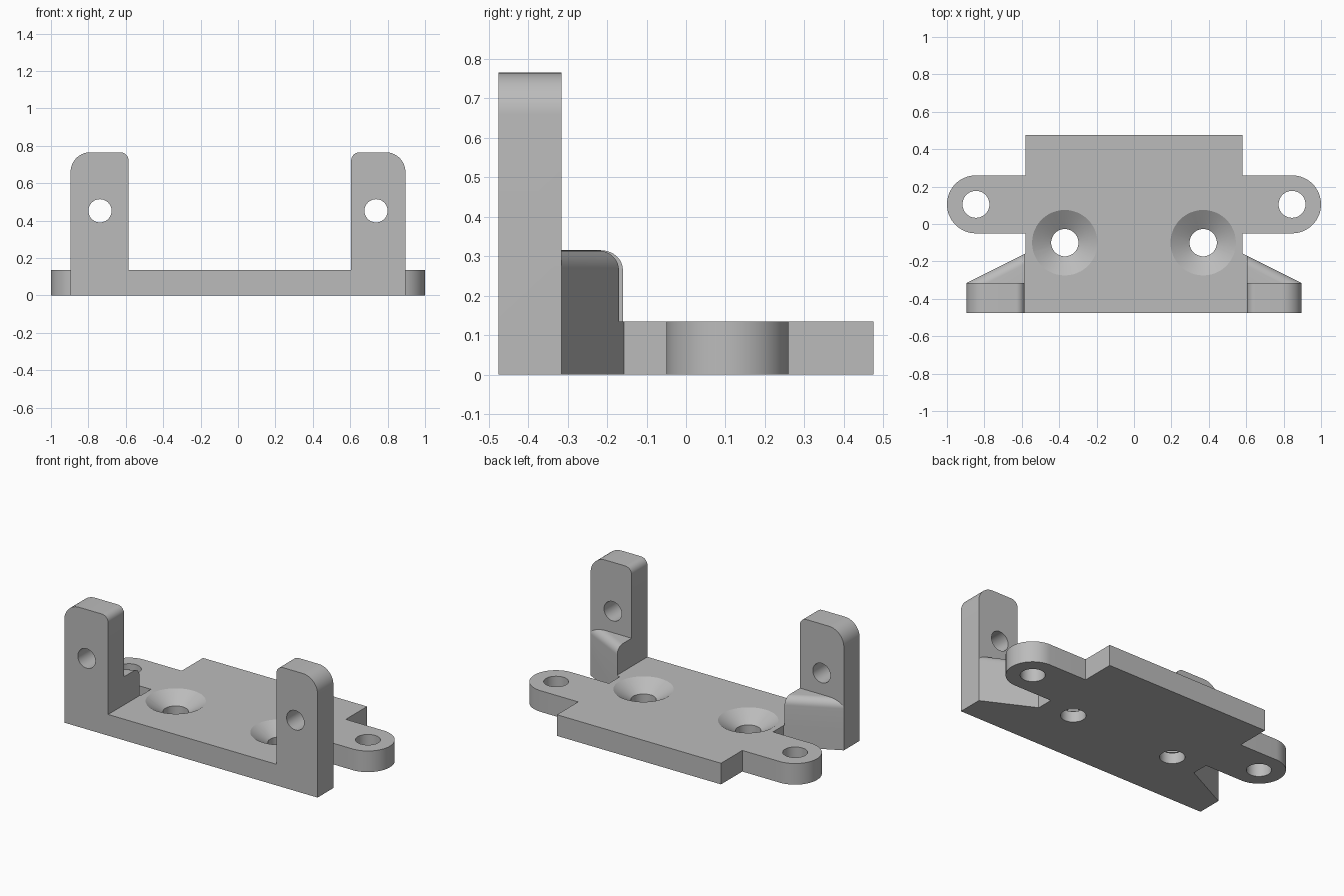
import bpy, bmesh, math
from mathutils import Matrix

default = bpy.data.objects.get("Cube")
if default:
    bpy.data.objects.remove(default, do_unlink=True)

grey = bpy.data.materials.new("plain grey")
grey.use_nodes = True
COLOUR = (0.5, 0.5, 0.5, 1)
grey.diffuse_color = COLOUR
grey.node_tree.nodes["Principled BSDF"].inputs["Base Color"].default_value = COLOUR

PLATE = 0.135      # plate thickness
FRONT = -0.475     # front face
STEP = -0.315      # back face of the uprights
OUTER = 0.895      # outer side of the uprights


def finish(name, bm):
    bmesh.ops.recalc_face_normals(bm, faces=bm.faces)
    mesh = bpy.data.meshes.new(name)
    bm.to_mesh(mesh)
    bm.free()
    mesh.materials.append(grey)
    obj = bpy.data.objects.new(name, mesh)
    bpy.context.collection.objects.link(obj)
    return obj


def loft(name, rings):
    """Join equal-length rings of points and cap both ends."""
    bm = bmesh.new()
    loops = [[bm.verts.new(p) for p in ring] for ring in rings]
    for a, b in zip(loops, loops[1:]):
        for i in range(len(a)):
            j = (i + 1) % len(a)
            bm.faces.new((a[i], a[j], b[j], b[i]))
    bm.faces.new(loops[0])
    bm.faces.new(loops[-1])
    return finish(name, bm)


def arc(cx, cy, r, start, end, steps):
    angles = [math.radians(start + (end - start) * i / steps) for i in range(steps + 1)]
    return [(cx + r * math.cos(a), cy + r * math.sin(a)) for a in angles]


def cylinder(name, r1, r2, depth, centre, axis="Z"):
    bm = bmesh.new()
    turn = Matrix.Rotation(math.pi / 2, 4, "X") if axis == "Y" else Matrix()
    bmesh.ops.create_cone(bm, cap_ends=True, segments=48, radius1=r1, radius2=r2,
                          depth=depth, matrix=Matrix.Translation(centre) @ turn)
    return finish(name, bm)


def combine(target, tool, operation):
    """Apply a boolean and discard the tool."""
    tool.hide_render = True
    mod = target.modifiers.new("combine", "BOOLEAN")
    mod.operation, mod.object, mod.solver = operation, tool, "EXACT"
    bpy.context.view_layer.objects.active = target
    bpy.ops.object.modifier_apply(modifier=mod.name)
    bpy.data.objects.remove(tool, do_unlink=True)


# Base plate with rounded ears and angled feet under the uprights
half = [(OUTER, FRONT), (OUTER, STEP), (0.58, -0.1575), (0.58, -0.05)]
half += arc(0.845, 0.105, 0.155, -90, 90, 32)
half += [(0.58, 0.26), (0.58, 0.475)]
outline = half + [(-x, y) for x, y in reversed(half)]
bracket = loft("mounting_bracket", [[(x, y, z) for x, y in outline] for z in (0, PLATE)])

for label, side, inner in (("left", 1, 0.605), ("right", -1, 0.585)):
    # Upright with a large outer and a small inner top corner
    top = 0.765
    profile = [(inner, 0), (OUTER, 0)]
    profile += arc(OUTER - 0.105, top - 0.105, 0.105, 0, 90, 14)
    profile += arc(inner + 0.045, top - 0.045, 0.045, 90, 180, 10)
    upright = loft(label + "_upright",
                   [[(side * x, y, z) for x, z in profile] for y in (FRONT, STEP)])
    combine(bracket, upright, "UNION")

    # Triangular gusset with a rounded top edge on its slanted face
    width, r, height = OUTER - inner, 0.05, 0.315
    levels = [(0, 0)] + [(r - u, height - r + v) for u, v in arc(0, 0, r, 0, 90, 10)]
    rings = []
    for inset, z in levels:
        w = width - inset * math.sqrt(5)
        rings.append([(side * inner, STEP - 0.02, z), (side * (inner + w), STEP - 0.02, z),
                      (side * (inner + w), STEP, z), (side * inner, STEP + w / 2, z)])
    combine(bracket, loft(label + "_gusset", rings), "UNION")

    # Holes: ear, countersunk plate screw, and upright
    combine(bracket, cylinder("ear_cutter", 0.072, 0.072, 1, (side * 0.845, 0.105, 0)), "DIFFERENCE")
    combine(bracket, cylinder("screw_cutter", 0.073, 0.073, 1, (side * 0.37, -0.1, 0)), "DIFFERENCE")
    sink = 0.065
    slope = (0.175 - 0.073) / sink
    combine(bracket, cylinder("sink_cutter", 0.073, 0.175 + slope * 0.02, sink + 0.02,
                              (side * 0.37, -0.1, PLATE + 0.01 - sink / 2)), "DIFFERENCE")
    combine(bracket, cylinder("pin_cutter", 0.062, 0.062, 0.5, (side * 0.738, -0.4, 0.452), "Y"), "DIFFERENCE")

# Smooth the curves while keeping the edges crisp
bpy.ops.object.select_all(action="DESELECT")
bracket.select_set(True)
bpy.context.view_layer.objects.active = bracket
bpy.ops.object.shade_smooth_by_angle(angle=math.radians(25))
